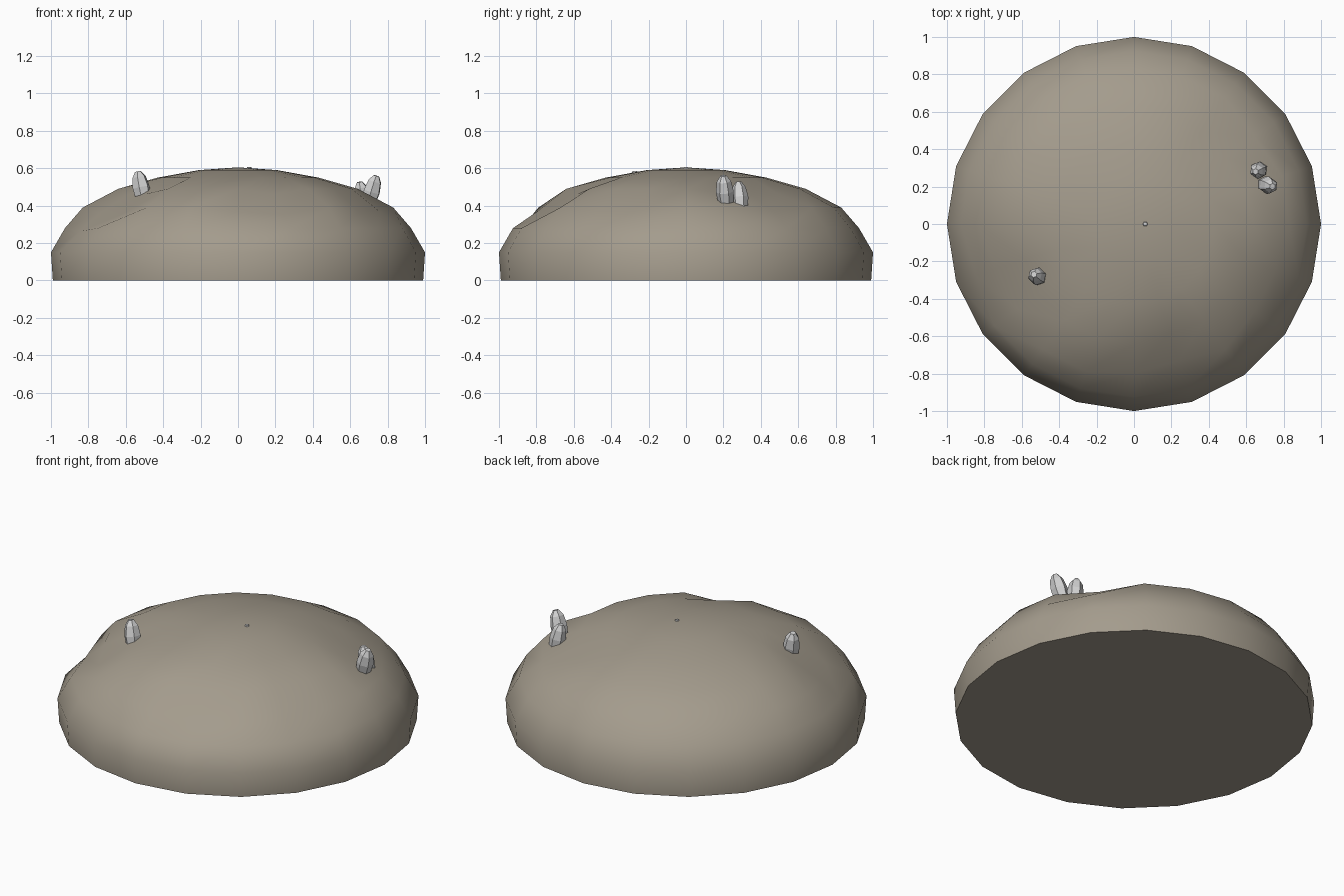
import bpy, bmesh, math
from mathutils import Vector

if "Cube" in bpy.data.objects:
    bpy.data.objects.remove(bpy.data.objects["Cube"])

def material(name, rgb):
    m = bpy.data.materials.new(name)
    m.diffuse_color = (*rgb, 1)
    m.use_nodes = True
    m.node_tree.nodes["Principled BSDF"].inputs["Base Color"].default_value = m.diffuse_color
    return m

EARTH = material("brown grey earth", (0.37, 0.33, 0.265))
STONE = material("pale grey stone", (0.64, 0.64, 0.64))

def finish(bm, name, mat):
    bmesh.ops.recalc_face_normals(bm, faces=bm.faces[:])
    mesh = bpy.data.meshes.new(name)
    bm.to_mesh(mesh)
    bm.free()
    mesh.materials.append(mat)
    ob = bpy.data.objects.new(name, mesh)
    bpy.context.collection.objects.link(ob)
    return ob

# Mound: 20-sided dome from a profile, with a few shallow dents
SIDES = 20
PROFILE = [(.99, 0), (1, .15), (.925, .28), (.83, .39),
           (.64, .49), (.43, .55), (.21, .59)]
# (ring, angle in degrees) -> depth of the dent
DENTS = {(3, 270): .04, (3, 288): .07, (4, 288): .04,
         (3, 198): .06, (3, 216): .07, (2, 198): .04, (4, 198): .04, (4, 216): .04,
         (3, 342): .04, (3, 324): .04,
         (4, 18): .03, (4, 36): .05, (4, 54): .04, (3, 36): .04}
bm = bmesh.new()
rings = []
for i, (r, z) in enumerate(PROFILE):
    ring = []
    for k in range(SIDES):
        deg = k * 360 // SIDES
        a = math.radians(deg)
        p = Vector((r * math.cos(a), r * math.sin(a), z))
        d = DENTS.get((i, deg), 0)
        p -= Vector((p.x, p.y, z + .15)).normalized() * d
        ring.append(bm.verts.new(p))
    rings.append(ring)
for lo, hi in zip(rings, rings[1:]):
    for k in range(SIDES):
        n = (k + 1) % SIDES
        bm.faces.new((lo[k], lo[n], hi[n], hi[k])).smooth = True
apex = bm.verts.new((0, 0, .605))
for k in range(SIDES):
    bm.faces.new((rings[-1][k], rings[-1][(k + 1) % SIDES], apex)).smooth = True
base = bm.faces.new(rings[0][::-1])
base.smooth = False
for e in base.edges:
    e.smooth = False
finish(bm, "mound", EARTH)

# Stones: six-sided shards, widest in the middle, between two points
def shard(name, foot, tip, radius, twist=0):
    foot, tip = Vector(foot), Vector(tip)
    rot = (tip - foot).to_track_quat('Z', 'Y')
    length = (tip - foot).length
    bm = bmesh.new()
    loops = []
    for t, s in ((0, .8), (.5, 1), (.82, .8), (1, .35)):
        loops.append([bm.verts.new(foot + rot @ Vector((
            radius * s * math.cos(twist + k * math.pi / 3),
            radius * s * math.sin(twist + k * math.pi / 3), length * t)))
            for k in range(6)])
    for lo, hi in zip(loops, loops[1:]):
        for k in range(6):
            n = (k + 1) % 6
            bm.faces.new((lo[k], lo[n], hi[n], hi[k]))
    bm.faces.new(loops[0][::-1])
    bm.faces.new(loops[-1])
    finish(bm, name, STONE)

shard("left_stone", (-.50, -.29, .41), (-.535, -.27, .582), .048, .3)
shard("right_tall_stone", (.69, .215, .39), (.74, .20, .56), .048, .2)
shard("right_short_stone", (.68, .295, .36), (.65, .28, .527), .046, .5)
shard("buried_stone", (.06, 0, .45), (.06, 0, .607), .03, 0)
